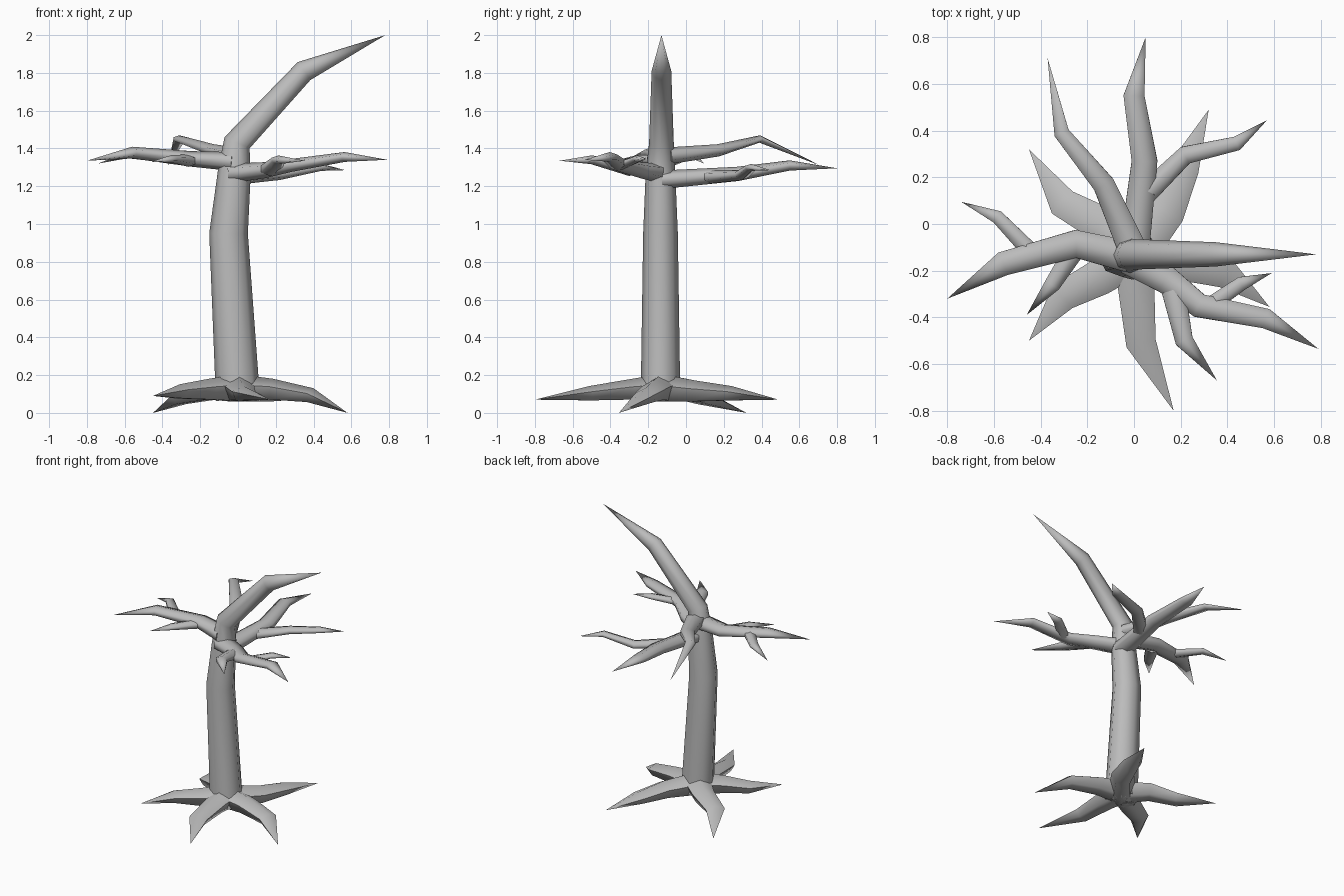
import bpy, bmesh, math
from mathutils import Vector

cube = bpy.data.objects.get("Cube")
if cube:
    bpy.data.objects.remove(cube)

bark = bpy.data.materials.new("grey bark")
bark.use_nodes = True
GREY = (0.5, 0.5, 0.5, 1)
bark.diffuse_color = GREY
bark.node_tree.nodes["Principled BSDF"].inputs["Base Color"].default_value = GREY


def limb(name, path, width, height, sides=6, side_axis=None):
    """Tube along a path, ending in a point. width and height are half sizes (first ring, last ring)."""
    bm = bmesh.new()
    pts = [Vector(p) for p in path]
    last = len(pts) - 2
    rings = []
    for i in range(last + 1):
        # Mitred direction at this joint
        t = (pts[i + 1] - pts[i]).normalized()
        if i:
            t = (t + (pts[i] - pts[i - 1]).normalized()).normalized()
        side = side_axis or t.cross(Vector((0, 0, 1))).normalized()
        up = side.cross(t)
        f = i / last
        w = width[0] + (width[1] - width[0]) * f
        h = height[0] + (height[1] - height[0]) * f
        angles = [math.pi / 2 + math.tau * k / sides for k in range(sides)]
        rings.append([bm.verts.new(pts[i] + side * w * math.cos(a) + up * h * math.sin(a))
                      for a in angles])
    tip = bm.verts.new(pts[-1])
    for k in range(sides):
        n = (k + 1) % sides
        for a, b in zip(rings, rings[1:]):
            bm.faces.new((a[k], a[n], b[n], b[k]))
        bm.faces.new((rings[-1][k], rings[-1][n], tip))
    bm.faces.new(rings[0])
    bmesh.ops.recalc_face_normals(bm, faces=bm.faces)
    mesh = bpy.data.meshes.new(name)
    bm.to_mesh(mesh)
    bm.free()
    mesh.materials.append(bark)
    obj = bpy.data.objects.new(name, mesh)
    bpy.context.collection.objects.link(obj)
    bpy.ops.object.select_all(action='DESELECT')
    obj.select_set(True)
    bpy.context.view_layer.objects.active = obj
    bpy.ops.object.shade_smooth_by_angle(angle=math.radians(75))


def branch(name, path, thick, thin):
    limb(name, path, (thick, thin), (thick * 0.65, thin * 0.52))


# Trunk bending over into the top bough
limb("trunk", [(0, -0.135, 0.07), (-0.05, -0.135, 0.95), (-0.02, -0.135, 1.27),
               (-0.005, -0.13, 1.43), (0.35, -0.13, 1.81), (0.78, -0.13, 2)],
     (0.105, 0.052), (0.117, 0.058), 8, Vector((0, 1, 0)))


# Roots spread from the foot of the trunk
def root(name, inner, knee, tip):
    limb(name, [(0, -0.13, 0.125), inner, knee, tip], (0.095, 0.068), (0.08, 0.042), 5)


root("front_root", (0.01, -0.28, 0.12), (0.03, -0.51, 0.1), (0.17, -0.8, 0.07))
root("back_left_root", (0.14, 0.05, 0.11), (0.215, 0.24, 0.1), (0.32, 0.49, 0.07))
root("back_right_root", (-0.14, 0, 0.12), (-0.305, 0.09, 0.08), (-0.45, 0.32, 0))
root("front_right_root", (-0.15, -0.23, 0.12), (-0.305, -0.31, 0.11), (-0.45, -0.5, 0.09))
root("front_left_root", (0.18, -0.16, 0.12), (0.39, -0.21, 0.09), (0.58, -0.355, 0))

# Right branch and its twigs
branch("right_branch", [(-0.02, -0.14, 1.33), (-0.25, -0.085, 1.345),
                        (-0.56, -0.17, 1.378), (-0.8, -0.32, 1.335)], 0.078, 0.06)
branch("right_branch_back_twig", [(-0.45, -0.11, 1.36), (-0.585, 0.03, 1.365),
                                  (-0.74, 0.095, 1.32)], 0.042, 0.033)
branch("right_branch_front_twig", [(-0.26, -0.12, 1.335), (-0.35, -0.26, 1.345),
                                   (-0.46, -0.39, 1.33)], 0.05, 0.04)

# Back branches and twig
branch("back_right_branch", [(-0.01, -0.1, 1.36), (-0.13, 0.17, 1.39),
                             (-0.31, 0.39, 1.45), (-0.37, 0.71, 1.31)], 0.07, 0.038)
branch("back_branch", [(0, -0.12, 1.235), (0.045, 0.27, 1.265),
                       (0, 0.55, 1.31), (0.05, 0.8, 1.295)], 0.075, 0.052)
branch("back_branch_twig", [(0.05, 0.13, 1.25), (0.22, 0.295, 1.26),
                            (0.44, 0.345, 1.3), (0.57, 0.445, 1.285)], 0.055, 0.036)

# Left branch and its twigs
branch("left_branch", [(-0.02, -0.15, 1.27), (0.14, -0.24, 1.285), (0.28, -0.35, 1.31),
                       (0.565, -0.405, 1.355), (0.79, -0.535, 1.34)], 0.078, 0.05)
branch("left_branch_back_twig", [(0.33, -0.345, 1.31), (0.46, -0.255, 1.345),
                                 (0.59, -0.21, 1.345)], 0.04, 0.035)
branch("left_branch_front_twig", [(0.17, -0.29, 1.29), (0.215, -0.5, 1.34),
                                  (0.355, -0.67, 1.335)], 0.058, 0.045)
